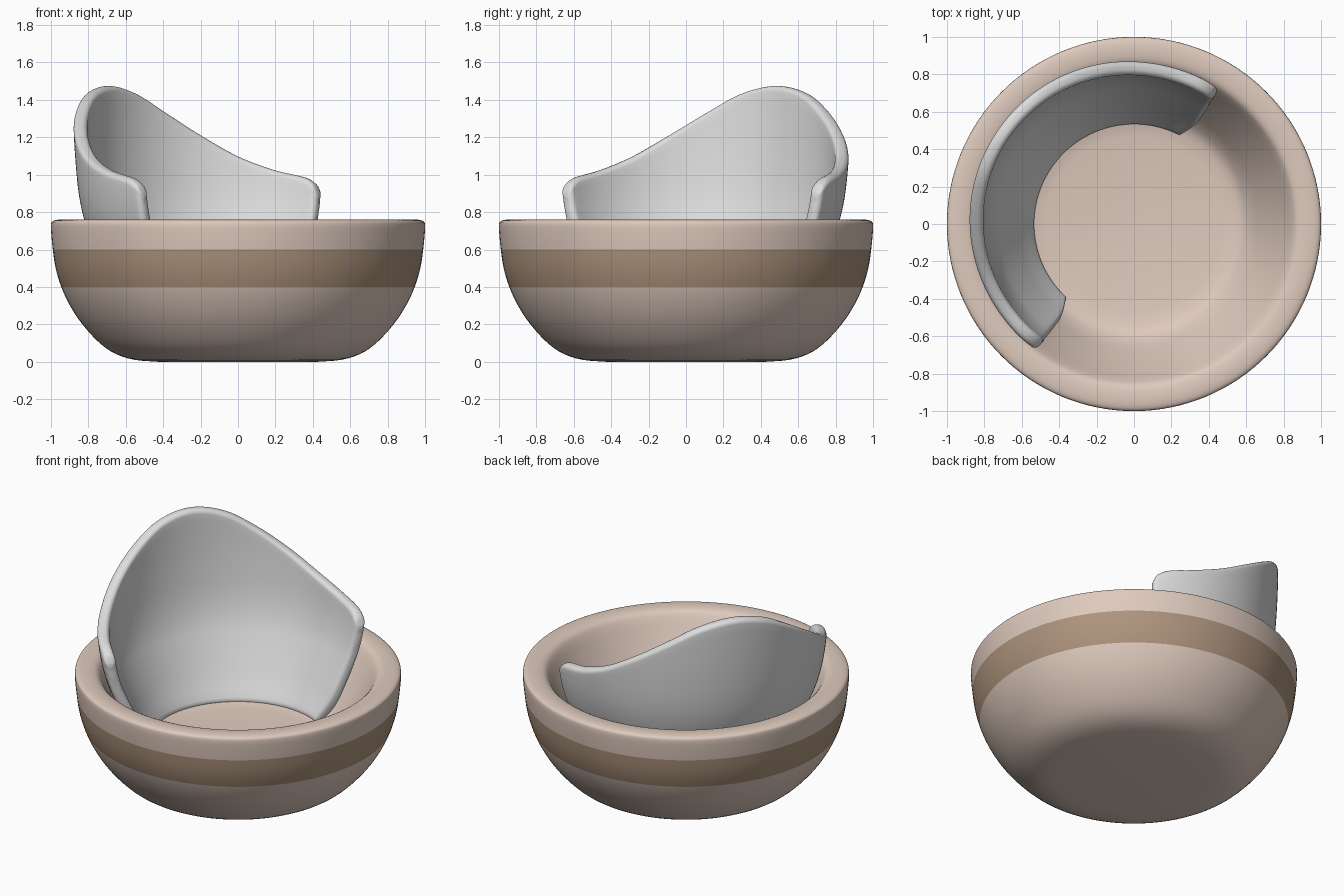
import bpy, bmesh, math
from mathutils import Vector

if "Cube" in bpy.data.objects:
    bpy.data.objects.remove(bpy.data.objects["Cube"])


def material(name, rgb):
    m = bpy.data.materials.new(name)
    m.diffuse_color = (*rgb, 1)
    m.use_nodes = True
    m.node_tree.nodes["Principled BSDF"].inputs["Base Color"].default_value = m.diffuse_color
    return m


def smooth_curve(pts, n):
    """Catmull-Rom samples through 2D points."""
    p = [Vector(a) for a in pts]
    p = [2 * p[0] - p[1]] + p + [2 * p[-1] - p[-2]]
    out = []
    for i in range(1, len(p) - 2):
        a, b, c, d = p[i - 1:i + 3]
        for k in range(n):
            t = k / n
            out.append(0.5 * (2 * b + (c - a) * t + (2 * a - 5 * b + 4 * c - d) * t * t
                              + (3 * b - a - 3 * c + d) * t ** 3))
    return out + [p[-2]]


def lookup(curve, x):
    """Linear lookup of the second value by the first."""
    for a, b in zip(curve, curve[1:]):
        if x <= b[0]:
            return a[1] + (b[1] - a[1]) * max(0, x - a[0]) / (b[0] - a[0])
    return curve[-1][1]


def finish(bm, name, mats):
    bmesh.ops.recalc_face_normals(bm, faces=bm.faces)
    for f in bm.faces:
        f.smooth = True
    me = bpy.data.meshes.new(name)
    bm.to_mesh(me)
    bm.free()
    for m in mats:
        me.materials.append(m)
    ob = bpy.data.objects.new(name, me)
    bpy.context.collection.objects.link(ob)
    return ob


beige = material("beige", (0.73, 0.59, 0.51))
brown = material("brown band", (0.42, 0.295, 0.205))
grey = material("light grey", (0.73, 0.73, 0.73))

# Bowl base: one lathed profile, outside then rim then inside
bowl = [(0.43, 0.0), (0.55, 0.01), (0.65, 0.04), (0.74, 0.1), (0.836, 0.205), (0.901, 0.305),
        (0.945, 0.40), (0.975, 0.50), (0.99, 0.60), (0.998, 0.68), (1.0, 0.73),
        (0.992, 0.751), (0.96, 0.76), (0.91, 0.76), (0.865, 0.748), (0.835, 0.71),
        (0.80, 0.645), (0.74, 0.535), (0.68, 0.43), (0.63, 0.352), (0.57, 0.297), (0.47, 0.275)]
profile = smooth_curve(bowl, 3)
SEG = 128
bm = bmesh.new()
rings = [[bm.verts.new((r * math.cos(2 * math.pi * k / SEG), r * math.sin(2 * math.pi * k / SEG), z))
          for k in range(SEG)] for r, z in profile]
for a, b in zip(rings, rings[1:]):
    for k in range(SEG):
        j = (k + 1) % SEG
        bm.faces.new((a[k], a[j], b[j], b[k]))
bm.faces.new(rings[0])
bm.faces.new(rings[-1])
# Painted band on the outside only
for f in bm.faces:
    c = f.calc_center_median()
    if 0.40 < c.z < 0.60 and math.hypot(c.x, c.y) > 0.9:
        f.material_index = 1
finish(bm, "bowl_base", [beige, brown])

# Backrest shell: inner and outer skins around 145 degrees with a rounded border
MID, HALF, THICK, ROUND = 145, 87.2, 0.073, 0.03
top_height = smooth_curve([(-14, 1.435), (0, 1.475), (14, 1.435), (27, 1.335), (41, 1.213), (55, 1.10),
                           (68, 1.03), (78, 0.998), (82.5, 0.98), (85.5, 0.95), (87.2, 0.90)], 6)
BOTTOM = 0.285
radius = smooth_curve([(0.285, 0.522), (0.345, 0.556), (0.425, 0.60), (0.53, 0.65), (0.64, 0.70),
                       (0.75, 0.744), (0.90, 0.778), (1.1, 0.798), (1.3, 0.808), (1.475, 0.812)], 5)
edge_steps = [ROUND * (1 - math.cos(math.pi / 2 * k / 6)) for k in range(7)]   # border distances

# Column angles: dense steps at both ends, even spacing between
end = [HALF - math.degrees(d / 0.8) for d in edge_steps]
right_half = end + [end[-1] * (1 - k / 40) for k in range(1, 40)]
columns = [(-o, d) for o, d in zip(right_half, edge_steps + [ROUND] * 39)]
columns += [(0, ROUND)] + [(-o, d) for o, d in reversed(columns)]


def sheet_point(off, z):
    tuck = 5.0 * max(0, (0.50 - z) / 0.215) ** 2            # rounded lower corners
    a = math.radians(MID + off * (HALF - tuck) / HALF)
    r = lookup(radius, z)
    return Vector((r * math.cos(a), r * math.sin(a), z))


sheet, dist = [], []
for off, d_end in columns:
    top = lookup(top_height, abs(off))
    lo, hi = BOTTOM + ROUND, top - ROUND
    rows = [(BOTTOM + d, d) for d in edge_steps]
    rows += [(lo + (hi - lo) * k / 24, ROUND) for k in range(1, 24)]
    rows += [(top - d, d) for d in reversed(edge_steps)]
    sheet.append([sheet_point(off, z) for z, d in rows])
    dist.append([min(d, d_end) for z, d in rows])

bm = bmesh.new()
inner, outer = [], []
nc, nr = len(sheet), len(sheet[0])
for i in range(nc):
    ci, co = [], []
    for k in range(nr):
        du = sheet[min(i + 1, nc - 1)][k] - sheet[max(i - 1, 0)][k]
        dv = sheet[i][min(k + 1, nr - 1)] - sheet[i][max(k - 1, 0)]
        n = du.cross(dv).normalized()                       # points away from the axis
        h = THICK / 2 - ROUND + math.sqrt(max(0, ROUND ** 2 - (ROUND - dist[i][k]) ** 2))
        ci.append(bm.verts.new(sheet[i][k] + n * (THICK / 2 - h)))
        co.append(bm.verts.new(sheet[i][k] + n * (THICK / 2 + h)))
    inner.append(ci)
    outer.append(co)
for g in (inner, outer):
    for a, b in zip(g, g[1:]):
        for k in range(nr - 1):
            bm.faces.new((a[k], b[k], b[k + 1], a[k + 1]))
# Close the border between the two skins
for i in range(nc - 1):
    for k in (0, nr - 1):
        bm.faces.new((inner[i][k], inner[i + 1][k], outer[i + 1][k], outer[i][k]))
for k in range(nr - 1):
    for i in (0, nc - 1):
        bm.faces.new((inner[i][k], inner[i][k + 1], outer[i][k + 1], outer[i][k]))
finish(bm, "backrest_shell", [grey])
